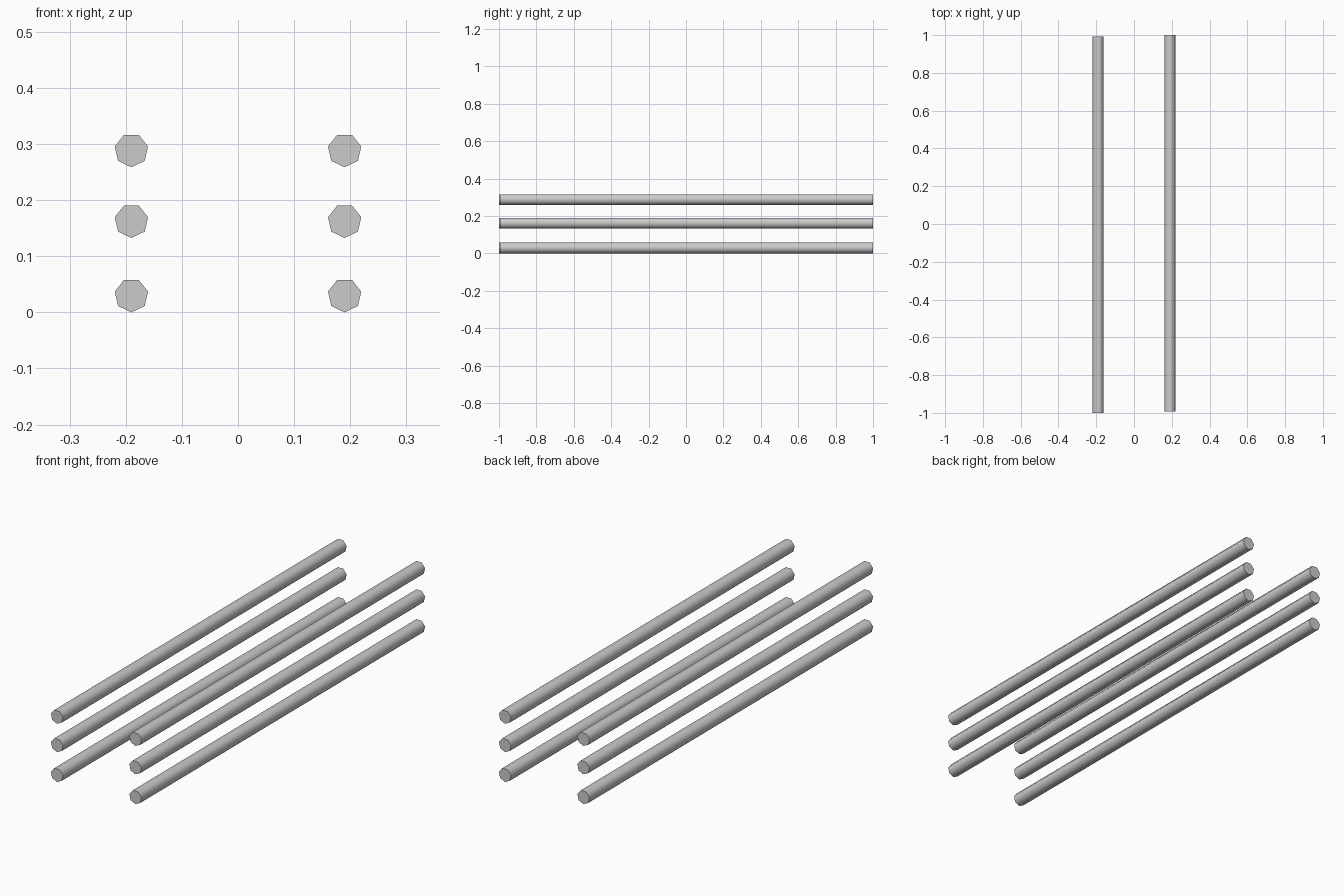
import bpy, math

if "Cube" in bpy.data.objects:
    bpy.data.objects.remove(bpy.data.objects["Cube"])

RADIUS = 0.0304
LENGTH = 1.992
HEIGHTS = {"lower": RADIUS, "middle": 0.163, "upper": 0.289}


def rod(name, x, y, z):
    # seven-sided bar along y, with a flat on top and a corner underneath
    bpy.ops.mesh.primitive_cylinder_add(vertices=7, radius=RADIUS, depth=LENGTH)
    ob = bpy.context.object
    ob.name = name
    me = ob.data
    for v in me.vertices:
        r = v.co.copy()
        # cylinder corner on +y becomes the bottom corner (-z)
        v.co = (r.x, r.z, -r.y)
    me.update()
    ob.location = (x, y, z)
    # smooth sides, sharp end caps
    bpy.ops.object.shade_smooth_by_angle(angle=math.radians(60))


# two stacks of three rods, very slightly staggered lengthwise
for side, sign in (("left", -1), ("right", 1)):
    for level, z in HEIGHTS.items():
        rod(f"{side}_{level}_rod", sign * 0.19, sign * (1 - LENGTH / 2), z)
